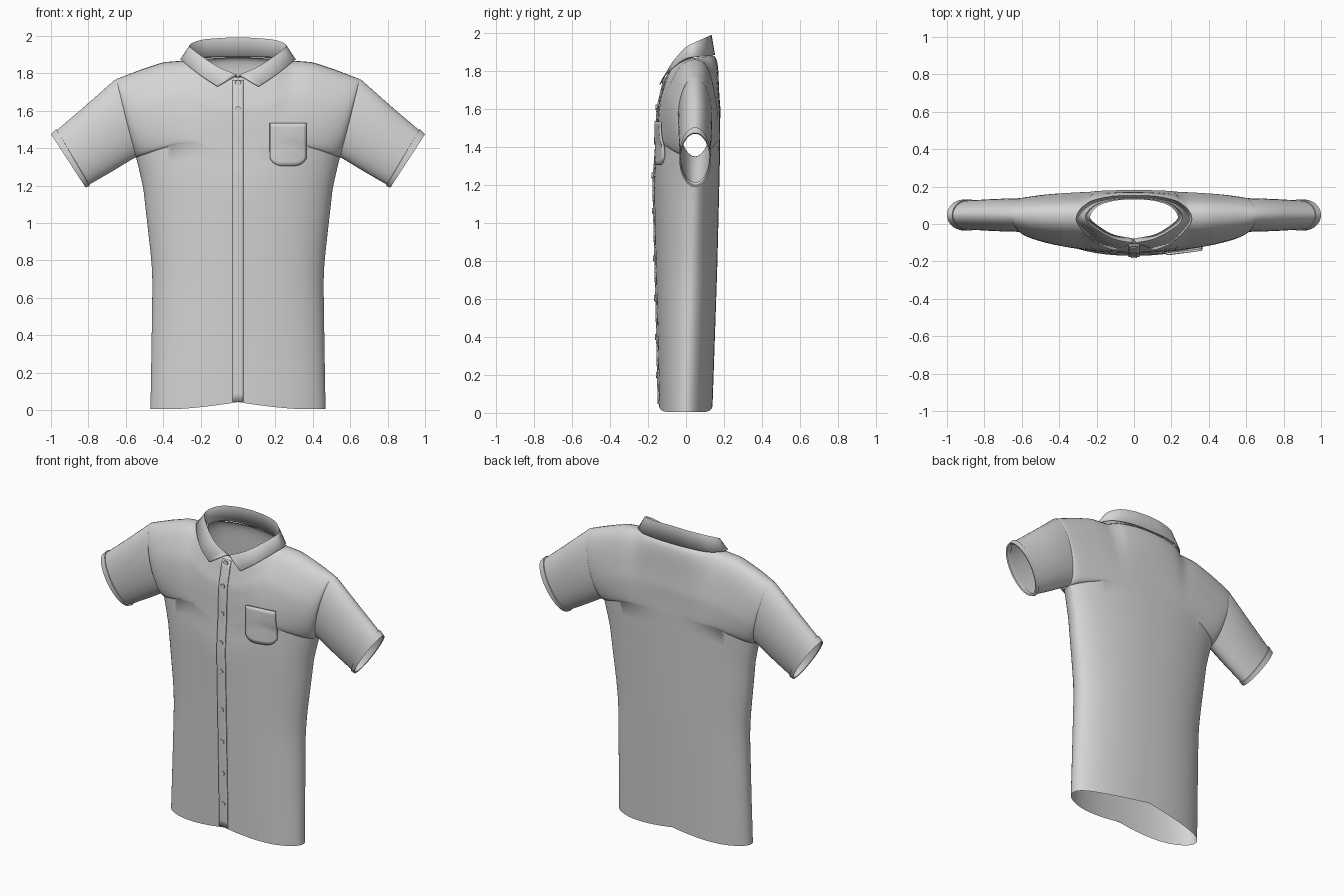
import bpy, bmesh, math
from mathutils import Vector
from mathutils.bvhtree import BVHTree

cube = bpy.data.objects.get("Cube")
if cube:
    bpy.data.objects.remove(cube, do_unlink=True)

fabric = bpy.data.materials.new("light_grey_fabric")
fabric.use_nodes = True
GREY = (0.66, 0.66, 0.66, 1)
fabric.diffuse_color = GREY
fabric.node_tree.nodes["Principled BSDF"].inputs["Base Color"].default_value = GREY


def finish(name, bm, angle=40, thickness=0):
    bmesh.ops.remove_doubles(bm, verts=bm.verts, dist=0.0008)
    bmesh.ops.recalc_face_normals(bm, faces=bm.faces)
    mesh = bpy.data.meshes.new(name)
    bm.to_mesh(mesh)
    bm.free()
    mesh.materials.append(fabric)
    obj = bpy.data.objects.new(name, mesh)
    bpy.context.collection.objects.link(obj)
    if thickness:
        mod = obj.modifiers.new("thickness", "SOLIDIFY")
        mod.thickness = thickness
        mod.offset = 0
    bpy.ops.object.select_all(action="DESELECT")
    obj.select_set(True)
    bpy.context.view_layer.objects.active = obj
    bpy.ops.object.shade_smooth_by_angle(angle=math.radians(angle))
    return obj


def add_grid(bm, rows, closed=False):
    """Skin a list of equally long point rows."""
    grid = [[bm.verts.new(p) for p in row] for row in rows]
    n = len(rows[0])
    for a, b in zip(grid, grid[1:]):
        for j in range(n if closed else n - 1):
            k = (j + 1) % n
            bm.faces.new((a[j], a[k], b[k], b[j]))


def interp(table, t):
    for (t0, v0), (t1, v1) in zip(table, table[1:]):
        if t <= t1:
            return v0 + (v1 - v0) * max(0, t - t0) / (t1 - t0)
    return table[-1][1]


def smooth_path(points, steps=5):
    """Catmull-Rom curve through the points."""
    p = [Vector(q) for q in points]
    p = [2 * p[0] - p[1]] + p + [2 * p[-1] - p[-2]]
    out = []
    for a, b, c, d in zip(p, p[1:], p[2:], p[3:]):
        for i in range(steps):
            t = i / steps
            out.append(b + (c - a) * t / 2 + (2 * a - 5 * b + 4 * c - d) * t * t / 2
                       + (3 * b - a - 3 * c + d) * t ** 3 / 2)
    return out + [p[-2]]


# Torso: front and back panels joined at the sides and shoulders
ARMPIT, SHOULDER, NECK = 1.35, 1.77, 0.27
ARM_MID, ARM_HALF = (ARMPIT + SHOULDER) / 2, (SHOULDER - ARMPIT) / 2
ARM_DEPTH, SLEEVE_Y = 0.088, 0.048
width = [(0, .468), (.35, .462), (.7, .457), (.8, .463), (1.2, .508), (1.35, .545), (1.56, .6), (1.77, .65)]
front_depth = [(0, .142), (.4, .165), (1.2, .213), (1.5, .2), (1.6, .19), (1.7, .15), (1.77, .13)]
back_depth = [(0, .14), (.7, .14), (1.2, .135), (1.5, .13), (1.7, .095), (1.77, .08)]
shoulder_line = [(.27, 1.87), (.4, 1.86), (.52, 1.82), (.65, 1.77)]


def torso_point(s, level, front):
    x_top = 0.65 * abs(s)
    inside = max(0, 1 - (x_top / NECK) ** 2)
    top = interp(shoulder_line, x_top) + inside * (-0.09 if front else 0.015)
    hem = 0.005 + 0.038 * max(0, 1 - abs(s) / 0.75) ** 1.5
    z = hem + level * (top - hem) / SHOULDER
    arm = max(0, 1 - ((level - ARM_MID) / ARM_HALF) ** 2)
    edge = ARM_DEPTH * math.sqrt(arm)
    t = min(1, max(0, (level - 1.3) / (SHOULDER - 1.3)))
    round_off = math.sqrt(1 - t * t)
    bulge = math.sqrt(max(0, 1 - abs(s) ** 2.2))
    depth = interp(front_depth if front else back_depth, level)
    neck = (0.13 if front else 0.085) * math.sqrt(inside)
    offset = edge + (depth - edge) * bulge * round_off + neck * (1 - round_off)
    middle = SLEEVE_Y * min(1, level / ARMPIT)
    return (s * interp(width, level), middle + (-offset if front else offset), z)


levels = [ARMPIT * i / 16 for i in range(16)]
levels += [ARM_MID - ARM_HALF * math.cos(math.pi * i / 20) for i in range(21)]
columns = [math.sin(math.pi * (i / 44 - 0.5)) for i in range(45)]
bm = bmesh.new()
for front in (True, False):
    add_grid(bm, [[torso_point(s, lv, front) for s in columns] for lv in levels])
surface = BVHTree.FromBMesh(bm)
finish("torso", bm, 50)


def on_front(x, z, lift):
    hit = surface.ray_cast(Vector((x, -1, z)), Vector((0, 1, 0)))[0]
    return (x, (hit.y if hit else -0.08) - lift, z)


# Sleeves: tapered tubes ending in a turned cuff band
# each ring: top x, top z, bottom x, bottom z, half depth
sleeve_rings = [(.645, 1.77, .545, 1.35, .088), (.66, 1.765, .56, 1.345, .09),
                (.81, 1.632, .68, 1.272, .086), (.968, 1.497, .795, 1.206, .078),
                (.972, 1.504, .793, 1.198, .083), (1.0, 1.475, .815, 1.19, .083),
                (.992, 1.47, .819, 1.2, .076), (.96, 1.49, .8, 1.215, .075)]
for side, label in ((1, "left"), (-1, "right")):
    bm = bmesh.new()
    rows = []
    for tx, tz, bx, bz, depth in sleeve_rings:
        ring = []
        for i in range(40):
            a = math.tau * i / 40
            k = (1 + math.cos(a)) / 2
            ring.append((side * (bx + (tx - bx) * k), SLEEVE_Y + depth * math.sin(a), bz + (tz - bz) * k))
        rows.append(ring)
    add_grid(bm, rows, closed=True)
    finish(label + "_sleeve", bm, 35)

# Collar: inner band, fold line and outer leaf, from front centre to back
band = [(0, -.08, 1.775), (.12, -.055, 1.80), (.22, .01, 1.86), (.235, .05, 1.875),
        (.19, .1, 1.885), (.1, .128, 1.89), (0, .135, 1.89)]
fold = [(.008, -.1, 1.79), (.12, -.075, 1.84), (.235, -.005, 1.92), (.258, .05, 1.95),
        (.2, .105, 1.975), (.1, .13, 1.986), (0, .135, 1.99)]
leaf = [(.11, -.138, 1.73), (.2, -.1, 1.79), (.292, -.01, 1.862), (.302, .05, 1.875),
        (.24, .115, 1.88), (.12, .145, 1.885), (0, .15, 1.885)]
bm = bmesh.new()
for side in (1, -1):
    rows = [[(side * p.x, p.y, p.z) for p in smooth_path(line)] for line in (band, fold, leaf)]
    add_grid(bm, rows)
finish("collar", bm, 50, 0.006)

# Button placket down the front
bm = bmesh.new()
rows = []
for i in range(41):
    z = 0.046 + (1.765 - 0.046) * i / 40
    rows.append([on_front(x, z, 0.004) for x in (-.03, -.015, 0, .015, .03)])
add_grid(bm, rows)
finish("placket", bm, 40, 0.007)

# Buttons
for i, z in enumerate((.2, .4, .605, .815, 1.065, 1.25, 1.435, 1.61, 1.75)):
    x, y, z = on_front(0, z, 0.01)
    bpy.ops.mesh.primitive_cylinder_add(vertices=16, radius=0.015, depth=0.007,
                                        location=(x, y, z), rotation=(math.pi / 2, 0, 0))
    button = bpy.context.object
    button.name = "button_%d" % (i + 1)
    button.data.materials.append(fabric)
    bpy.ops.object.shade_smooth_by_angle()

# Chest pocket with a rounded bottom
bm = bmesh.new()
rows = []
for i in range(11):
    v = i / 10
    row = []
    for j in range(13):
        u = j / 6 - 1
        bottom = 1.305 + 0.04 * abs(u) ** 4
        row.append(on_front(0.267 + 0.097 * u, bottom + (1.535 - bottom) * v, 0.006 + 0.008 * v))
    rows.append(row)
add_grid(bm, rows)
finish("chest_pocket", bm, 40, 0.012)
